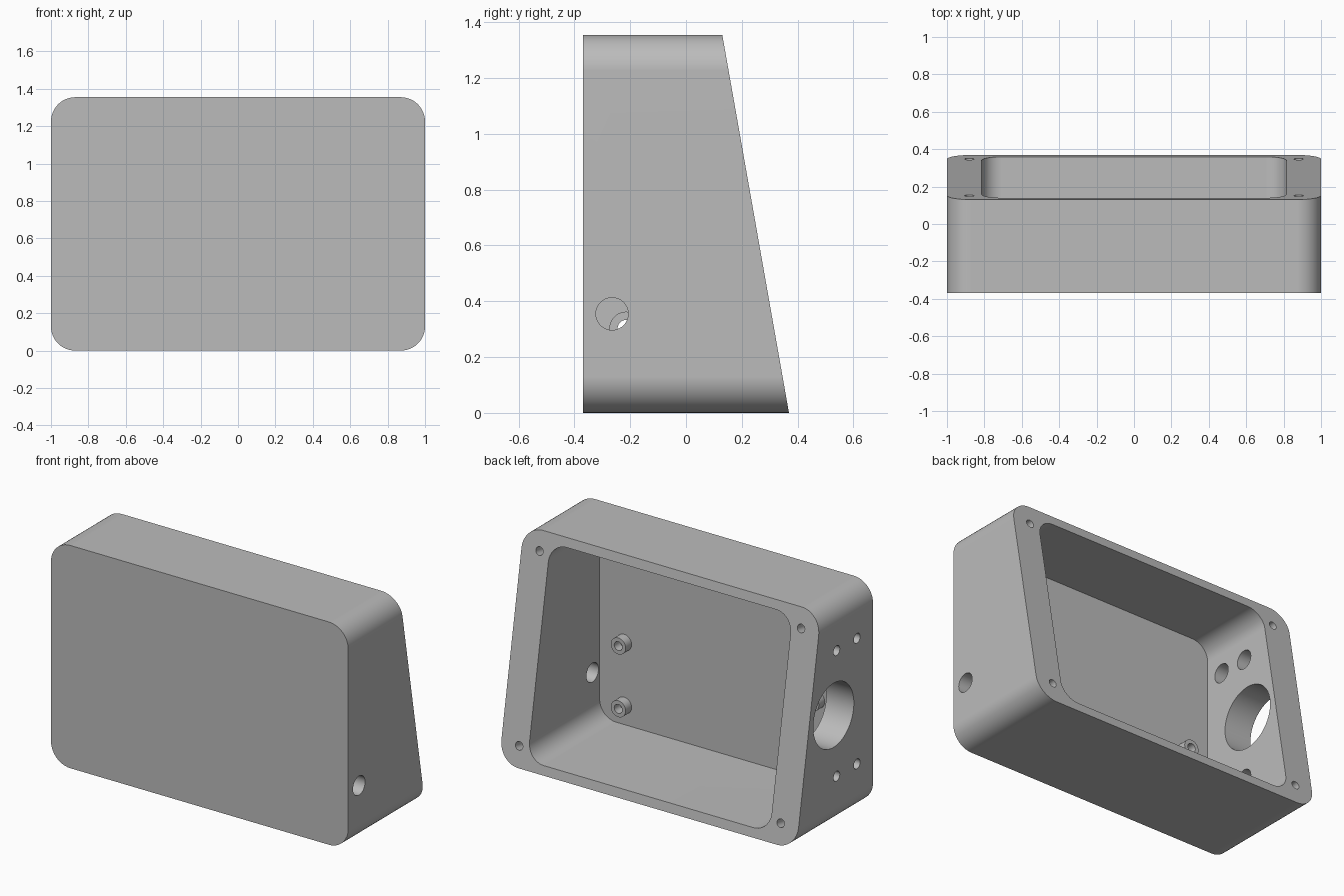
import bpy, bmesh, math
from mathutils import Matrix, Vector

cube = bpy.data.objects.get("Cube")
if cube:
    bpy.data.objects.remove(cube, do_unlink=True)

W, H, D = 1.0, 1.355, 0.369          # half width, height, half depth
TILT = math.radians(10)              # lean of the open back
FLOOR = -D + 0.035                   # inside of the front panel
WALL = 0.815                         # inside of the side walls

grey = bpy.data.materials.new("casing grey")
grey.use_nodes = True
tone = (0.5, 0.5, 0.5, 1)
grey.diffuse_color = tone
grey.node_tree.nodes["Principled BSDF"].inputs["Base Color"].default_value = tone


def make(name, bm):
    bmesh.ops.recalc_face_normals(bm, faces=bm.faces)
    mesh = bpy.data.meshes.new(name)
    bm.to_mesh(mesh)
    bm.free()
    mesh.materials.append(grey)
    obj = bpy.data.objects.new(name, mesh)
    bpy.context.collection.objects.link(obj)
    return obj


def rounded_block(x, z0, z1, r, y0, y1, steps=12):
    """Rounded rectangle in xz, extruded along y."""
    bm = bmesh.new()
    corners = [(x - r, z1 - r), (r - x, z1 - r), (r - x, z0 + r), (x - r, z0 + r)]
    pts = []
    for i, (cx, cz) in enumerate(corners):
        for k in range(steps + 1):
            a = math.pi / 2 * (i + k / steps)
            pts.append(bm.verts.new((cx + r * math.cos(a), y0, cz + r * math.sin(a))))
    face = bm.faces.new(pts)
    ext = bmesh.ops.extrude_face_region(bm, geom=[face])
    moved = [g for g in ext["geom"] if isinstance(g, bmesh.types.BMVert)]
    bmesh.ops.translate(bm, verts=moved, vec=(0, y1 - y0, 0))
    return bm


def rod(bm, start, end, r, sides=40):
    a, b = Vector(start), Vector(end)
    turn = (b - a).to_track_quat('Z', 'Y').to_matrix().to_4x4()
    bmesh.ops.create_cone(bm, cap_ends=True, segments=sides, radius1=r, radius2=r,
                          depth=(b - a).length,
                          matrix=Matrix.Translation((a + b) / 2) @ turn)


def select_only(obj):
    bpy.ops.object.select_all(action='DESELECT')
    obj.select_set(True)
    bpy.context.view_layer.objects.active = obj


def cut(obj, bm):
    cutter = make("cutter", bm)
    cutter.hide_render = True
    mod = obj.modifiers.new("cut", 'BOOLEAN')
    mod.operation, mod.solver, mod.object = 'DIFFERENCE', 'EXACT', cutter
    select_only(obj)
    bpy.ops.object.modifier_apply(modifier=mod.name)
    bpy.data.objects.remove(cutter, do_unlink=True)


def smooth(obj):
    select_only(obj)
    bpy.ops.object.shade_smooth_by_angle(angle=math.radians(30))
    obj.modifiers.new("even shading", 'WEIGHTED_NORMAL').keep_sharp = True


# Casing with a sloped back
bm = rounded_block(W, 0, H, 0.13, -D, D + 0.1)
slope = Vector((0, math.cos(TILT), math.sin(TILT)))
bmesh.ops.bisect_plane(bm, geom=bm.verts[:] + bm.edges[:] + bm.faces[:],
                       plane_co=(0, D, 0), plane_no=slope, clear_outer=True)
bmesh.ops.holes_fill(bm, edges=[e for e in bm.edges if e.is_boundary])
casing = make("casing", bm)

# Hollow inside
cut(casing, rounded_block(WALL, 0.056, H - 0.056, 0.11, FLOOR, D + 0.2))

# Cable hole, round socket opening and its screw holes
bm = bmesh.new()
rod(bm, (WALL - 0.1, -0.265, 0.355), (W + 0.1, -0.265, 0.355), 0.058)
rod(bm, (-W - 0.1, 0.01, 0.685), (-WALL + 0.1, 0.01, 0.685), 0.195, 72)
screws = [(y, z) for y in (-0.215, -0.02) for z in (0.303, 1.067)]
for y, z in screws:
    rod(bm, (-W - 0.1, y, z), (-W + 0.1, y, z), 0.03)
# Lid screw holes, square to the sloped rim
for x in (-0.88, 0.88):
    for z in (0.125, H - 0.12):
        p = Vector((x, D - z * math.tan(TILT), z))
        rod(bm, p - slope * 0.2, p + slope * 0.05, 0.025)
cut(casing, bm)

# Wider recesses behind the socket screws
bm = bmesh.new()
for y, z in screws:
    rod(bm, (-W + 0.06, y, z), (-WALL + 0.1, y, z), 0.058)
cut(casing, bm)
smooth(casing)

# Hollow standoffs on the front panel
for side, x in (("left", 0.65), ("right", -0.65)):
    for level, z in (("lower", 0.173), ("upper", 0.555)):
        bm = bmesh.new()
        rod(bm, (x, FLOOR - 0.01, z), (x, FLOOR + 0.057, z), 0.05)
        post = make(f"{side}_{level}_standoff", bm)
        bore = bmesh.new()
        rod(bore, (x, FLOOR, z), (x, FLOOR + 0.1, z), 0.027)
        cut(post, bore)
        smooth(post)
